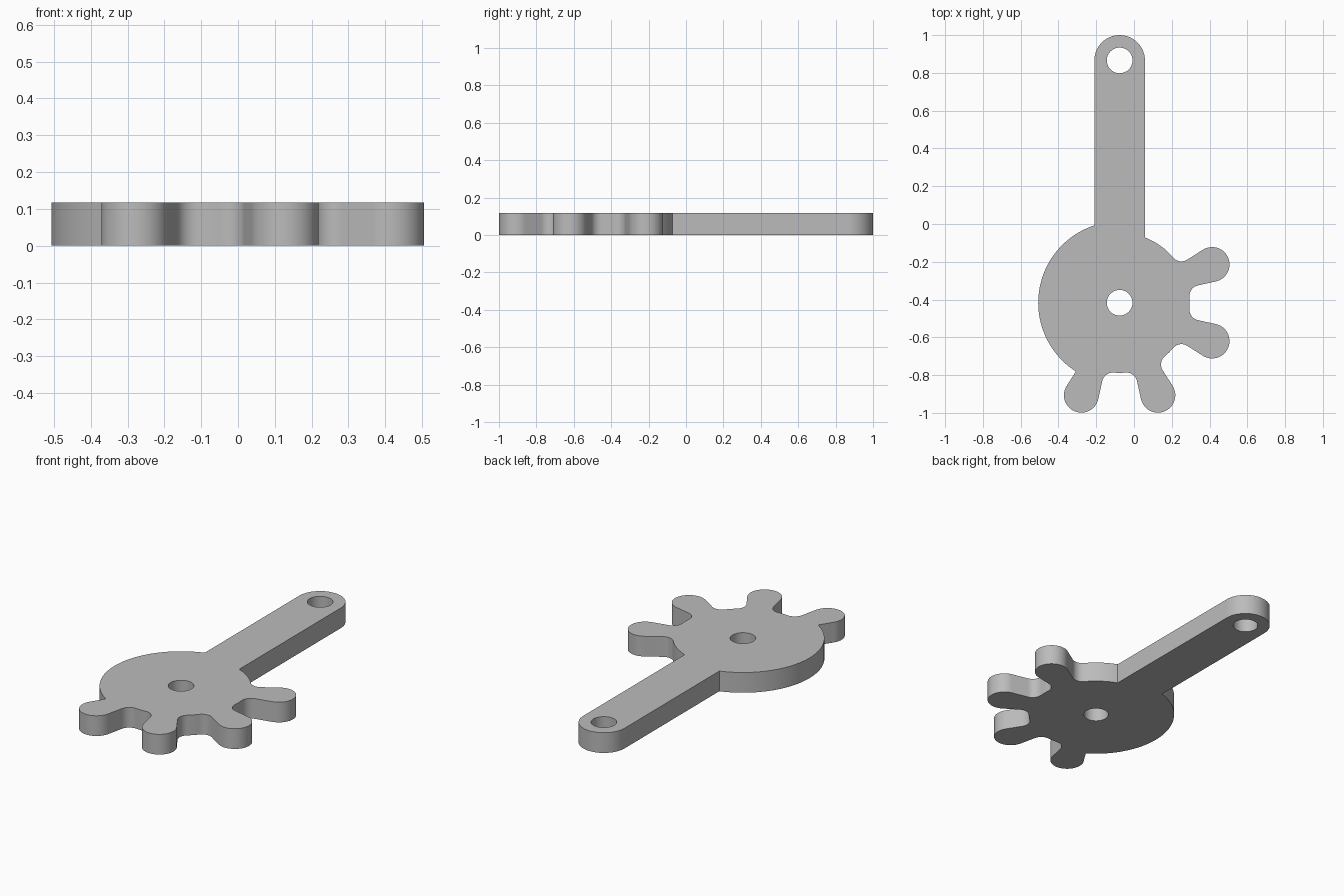
import bpy, bmesh
from math import sin, cos, asin, acos, radians, degrees, hypot

cube = bpy.data.objects.get("Cube")
if cube:
    bpy.data.objects.remove(cube, do_unlink=True)

HUB = (-0.076, -0.417)      # hub centre
HUB_R, ROOT_R = 0.431, 0.371
TIP_DIST, TIP_R = 0.53, 0.092
FILLET = 0.057
ARM_R, ARM_END = 0.134, (-0.076, 0.866)
HOLE_R = 0.068
THICK = 0.118


def polar(c, r, a):
    return (c[0] + r * cos(radians(a)), c[1] + r * sin(radians(a)))


def arc(c, r, a, b, n):
    return [polar(c, r, a + (b - a) * i / n) for i in range(n + 1)]


# Rounded teeth with radial flanks; concave fillets blend them into the root
half = degrees(asin(TIP_R / TIP_DIST))
blend = degrees(asin(FILLET / (ROOT_R + FILLET)))
teeth = [-112.5, -67.5, -22.5, 22.5]


def tooth(t, first, next_angle):
    lo, hi = t - half, t + half
    pts = []
    if not first:
        c = polar(HUB, ROOT_R + FILLET, lo - blend)
        pts += arc(c, FILLET, lo - blend + 180, lo + 90, 10)
    pts += arc(polar(HUB, TIP_DIST, t), TIP_R, lo - 90, hi + 90, 28)
    c = polar(HUB, ROOT_R + FILLET, hi + blend)
    pts += arc(c, FILLET, hi - 90, hi + blend - 180, 10)
    pts += arc(HUB, ROOT_R, hi + blend, next_angle, 8)
    return pts


# Outline: large hub arc, teeth, then the arm with its round end
arm_left = degrees(acos(-ARM_R / HUB_R))
arm_right = degrees(acos(ARM_R / ROOT_R))
outline = arc(HUB, HUB_R, arm_left, teeth[0] - half + 360, 48)
for i, t in enumerate(teeth):
    last = i == len(teeth) - 1
    outline += tooth(t, i == 0, arm_right if last else teeth[i + 1] - half - blend)
outline += arc(ARM_END, ARM_R, 0, 180, 32)

# Fill the outline around both holes and extrude it to a plate
bm = bmesh.new()
for loop in (outline, arc(HUB, HOLE_R, 0, 360, 40), arc(ARM_END, HOLE_R, 0, 360, 40)):
    vs = [bm.verts.new((x, y, 0)) for x, y in loop]
    for a, b in zip(vs, vs[1:] + vs[:1]):
        bm.edges.new((a, b))
bmesh.ops.remove_doubles(bm, verts=bm.verts[:], dist=0.0005)
bmesh.ops.triangle_fill(bm, use_beauty=True, edges=bm.edges[:])
res = bmesh.ops.extrude_face_region(bm, geom=bm.faces[:], use_keep_orig=True)
top = [v for v in res["geom"] if isinstance(v, bmesh.types.BMVert)]
bmesh.ops.translate(bm, verts=top, vec=(0, 0, THICK))
bmesh.ops.recalc_face_normals(bm, faces=bm.faces[:])

mesh = bpy.data.meshes.new("toothed_lever")
bm.to_mesh(mesh)
bm.free()
lever = bpy.data.objects.new("toothed_lever", mesh)
bpy.context.collection.objects.link(lever)

# Plain grey material
grey = bpy.data.materials.new("plain_grey")
grey.use_nodes = True
colour = (0.5, 0.5, 0.5, 1)
grey.diffuse_color = colour
for node in grey.node_tree.nodes:
    if node.type == 'BSDF_PRINCIPLED':
        node.inputs["Base Color"].default_value = colour
mesh.materials.append(grey)

# Smooth rounded walls, crisp rims
bpy.ops.object.select_all(action='DESELECT')
lever.select_set(True)
bpy.context.view_layer.objects.active = lever
bpy.ops.object.shade_smooth_by_angle(angle=radians(30))
